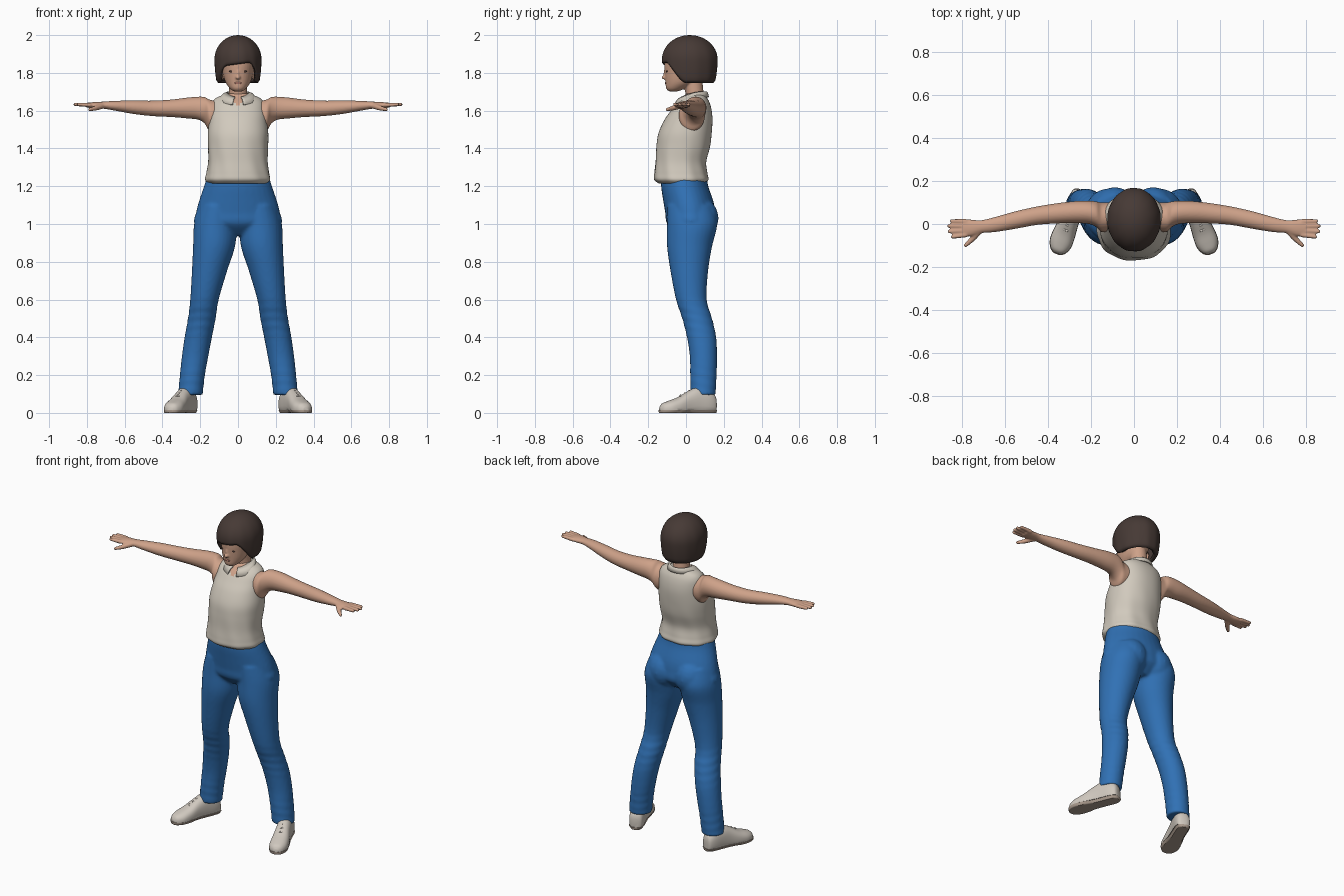
import bpy, bmesh
from math import sin, cos, pi, radians, sqrt
from mathutils import Matrix, Vector

cube = bpy.data.objects.get("Cube")
if cube:
    bpy.data.objects.remove(cube, do_unlink=True)


def material(name, r, g, b):
    m = bpy.data.materials.new(name)
    m.use_nodes = True
    m.diffuse_color = (r, g, b, 1)
    bsdf = m.node_tree.nodes["Principled BSDF"]
    bsdf.inputs["Base Color"].default_value = (r, g, b, 1)
    bsdf.inputs["Roughness"].default_value = 0.8
    return m


SKIN = material("skin", .62, .36, .25)
HAIR = material("dark brown hair", .062, .042, .036)
CLOTH = material("cream cloth", .64, .59, .51)
DENIM = material("blue denim", .03, .165, .46)
SHOE = material("off white canvas", .63, .58, .52)
SOLE = material("tan rubber", .42, .34, .28)
LIP = material("lip", .5, .22, .17)
EYE = material("eye", .1, .06, .05)


def spline(a, b, c, d, t):
    return .5 * (2*b + (c-a)*t + (2*a-5*b+4*c-d)*t*t + (3*b-a-3*c+d)*t**3)


def power(v, n):
    return (1 if v > 0 else -1) * abs(v) ** n


def loft(bm, axis, rings, segs=32, steps=4, square=2.0, ripple=None):
    """Skin smooth rings (position, u0, u1, v0, v1) along an axis."""
    last = len(rings) - 1
    dense = []
    for i in range(last):
        quad = [rings[max(0, min(last, i + k))] for k in (-1, 0, 1, 2)]
        dense += [[spline(*p, s / steps) for p in zip(*quad)] for s in range(steps)]
    dense.append(rings[-1])
    loops, new = [], []
    for p, u0, u1, v0, v1 in dense:
        loop = []
        for k in range(segs):
            a = 2 * pi * k / segs
            f = 1 + (ripple(a, p) if ripple else 0)
            u = (u0 + u1) / 2 + (u1 - u0) / 2 * power(cos(a), 2 / square) * f
            v = (v0 + v1) / 2 + (v1 - v0) / 2 * power(sin(a), 2 / square) * f
            co = {"x": (p, u, v), "y": (u, p, v), "z": (u, v, p)}[axis]
            loop.append(bm.verts.new(co))
        loops.append(loop)
        new += loop
    for lo, hi in zip(loops, loops[1:]):
        for k in range(segs):
            j = (k + 1) % segs
            bm.faces.new((lo[k], lo[j], hi[j], hi[k]))
    bm.faces.new(loops[0])
    bm.faces.new(loops[-1])
    return new


def blob(bm, centre, radii):
    m = Matrix.Translation(centre) @ Matrix.Diagonal((*radii, 1))
    return bmesh.ops.create_uvsphere(bm, u_segments=20, v_segments=12, radius=1, matrix=m)["verts"]


def limb(bm, start, end, r0, r1):
    """Rounded tapered rod between two points."""
    a, b = Vector(start), Vector(end)
    rot = (b - a).to_track_quat("Z", "Y").to_matrix().to_4x4()
    bmesh.ops.create_cone(bm, segments=14, radius1=r0, radius2=r1, depth=(b - a).length,
                          cap_ends=True, matrix=Matrix.Translation((a + b) / 2) @ rot)
    blob(bm, a, (r0,) * 3)
    blob(bm, b, (r1,) * 3)


def finish(name, bm, *mats, voxel=0, thick=0, mirror=False, sharp=180):
    bmesh.ops.recalc_face_normals(bm, faces=bm.faces)
    me = bpy.data.meshes.new(name)
    bm.to_mesh(me)
    bm.free()
    ob = bpy.data.objects.new(name, me)
    bpy.context.collection.objects.link(ob)
    for m in mats:
        me.materials.append(m)
    bpy.ops.object.select_all(action="DESELECT")
    ob.select_set(True)
    bpy.context.view_layer.objects.active = ob
    if sharp < 180:
        bpy.ops.object.shade_smooth_by_angle(angle=radians(sharp))
    else:
        me.shade_smooth()
    if voxel:
        mod = ob.modifiers.new("blend", "REMESH")
        mod.mode, mod.voxel_size, mod.use_smooth_shade = "VOXEL", voxel, True
        mod = ob.modifiers.new("relax", "SMOOTH")
        mod.factor, mod.iterations = .5, 4
    if thick:
        mod = ob.modifiers.new("thickness", "SOLIDIFY")
        mod.thickness, mod.offset = thick, -1
    if mirror:
        ob.modifiers.new("mirror", "MIRROR")
    return ob


# Jeans: hips and two legs blended into one skin
bm = bmesh.new()
loft(bm, "z", [(.94, -.1, .1, -.04, .1), (1, -.226, .226, -.1, .155), (1.06, -.222, .222, -.11, .155),
               (1.12, -.207, .207, -.12, .145), (1.2, -.18, .18, -.132, .118), (1.245, -.166, .166, -.13, .11)])
leg = [(.095, .187, .318, .025, .157), (.2, .175, .308, .022, .162), (.3, .157, .297, .02, .164),
       (.4, .138, .283, .005, .16), (.5, .118, .265, -.02, .138), (.6, .102, .253, -.053, .11),
       (.75, .058, .244, -.082, .117), (.88, .016, .238, -.1, .138), (1, .006, .232, -.1, .165),
       (1.1, .01, .2, -.1, .14)]


def creases(a, z):
    fade = max(0, 1 - abs(z - .5) / .14) + max(0, 1 - abs(z - .16) / .12)
    return .022 * fade * sin(z * 130 + 2 * sin(a))


for side in (1, -1):
    rings = [(z, *sorted((side * i, side * o)), f, b) for z, i, o, f, b in leg]
    loft(bm, "z", rings, steps=8, ripple=creases)
    blob(bm, (side * .09, .075, 1.03), (.1, .097, .11))
finish("jeans", bm, DENIM, voxel=.009)

# Sleeveless blouse with an open neck
bm = bmesh.new()
loft(bm, "z", [(1.215, -.155, .155, -.145, .1), (1.235, -.172, .172, -.168, .118), (1.27, -.166, .166, -.168, .112),
               (1.33, -.157, .157, -.162, .106), (1.41, -.159, .159, -.157, .127), (1.48, -.16, .16, -.146, .136),
               (1.55, -.152, .152, -.115, .14), (1.6, -.146, .146, -.08, .136), (1.64, -.138, .138, -.05, .126),
               (1.668, -.115, .115, -.02, .112), (1.69, -.06, .06, 0, .1)],
     segs=96, steps=6, square=2.2,
     ripple=lambda a, z: .012 * sin(9 * a + 14 * z) * max(0, min(1, (1.5 - z) * 5)))
for f in bm.faces:
    c = f.calc_center_median()
    if c.y < .03 and c.z > 1.622 + .9 * abs(c.x):
        f.material_index = 1
finish("blouse", bm, CLOTH, SKIN)

# Folded collar with front points
bm = bmesh.new()
count, rows = 48, []
for k in range(count + 1):
    a = radians(16 + 328 * k / count)
    w = ((1 + cos(a)) / 2) ** 3
    inner = Vector((.06 * sin(a), .05 - (.06 + .02 * w) * cos(a), 1.702 - .03 * w))
    outer = Vector(((.083 + .1 * w * abs(sin(a))) * sin(a), .048 - (.074 + .045 * w) * cos(a), 1.672 - .042 * w))
    mid = (inner + outer) / 2 + Vector((0, 0, .009))
    rows.append([bm.verts.new(p) for p in (inner, mid, outer)])
for p, q in zip(rows, rows[1:]):
    for i in (0, 1):
        bm.faces.new((p[i], q[i], q[i + 1], p[i + 1]))
finish("collar", bm, CLOTH, thick=.007, sharp=50)

# Arms with hands, fingers and thumbs
bm = bmesh.new()
loft(bm, "x", [(.1, -.03, .1, 1.5, 1.65), (.15, -.038, .1, 1.492, 1.658), (.175, -.015, .105, 1.53, 1.672),
               (.21, 0, .108, 1.552, 1.674), (.27, .004, .107, 1.559, 1.669), (.35, .003, .098, 1.566, 1.659),
               (.45, -.004, .082, 1.571, 1.653), (.55, -.022, .06, 1.582, 1.654), (.65, -.038, .032, 1.6, 1.652),
               (.71, -.042, .018, 1.61, 1.648), (.755, -.056, .02, 1.612, 1.646), (.8, -.06, .022, 1.616, 1.642)])
for root, tip, reach in ((.012, .014, .85), (-.01, -.009, .862), (-.031, -.035, .86), (-.051, -.06, .845)):
    limb(bm, (.785, root, 1.63), (reach, tip, 1.633), .012, .009)
limb(bm, (.72, -.032, 1.625), (.755, -.072, 1.613), .016, .013)
limb(bm, (.755, -.072, 1.613), (.785, -.1, 1.606), .013, .009)
finish("arms", bm, SKIN, voxel=.005, mirror=True)

# Neck, head, nose and ears blended together
bm = bmesh.new()
loft(bm, "z", [(1.62, -.06, .06, -.01, .105), (1.68, -.05, .05, -.002, .095), (1.78, -.048, .048, -.02, .085)])
loft(bm, "z", [(1.702, -.022, .022, -.09, -.045), (1.717, -.043, .043, -.105, -.005), (1.75, -.066, .066, -.109, .05),
               (1.8, -.08, .08, -.113, .09), (1.86, -.088, .088, -.114, .11), (1.92, -.08, .08, -.09, .11),
               (1.96, -.05, .05, -.04, .07)])
blob(bm, (0, -.114, 1.776), (.013, .016, .011))
blob(bm, (0, -.108, 1.795), (.008, .012, .026))
for side in (1, -1):
    blob(bm, (side * .085, .01, 1.79), (.01, .018, .03))
finish("head", bm, SKIN, voxel=.005)

# Eyes and mouth
bm = bmesh.new()
blob(bm, (.034, -.101, 1.808), (.014, .004, .005))
finish("eyes", bm, EYE, mirror=True)
bm = bmesh.new()
blob(bm, (0, -.108, 1.746), (.019, .004, .006))
finish("mouth", bm, LIP)

# Bobbed hair: a shell whose hem drops from the fringe to the nape
bm = bmesh.new()
cols, levels, hem = 72, 22, []
crown = bm.verts.new((0, .02, 2))
for k in range(cols):
    a = 2 * pi * k / cols
    t = max(0, min(1, (abs((a + pi) % (2 * pi) - pi) - radians(28)) / radians(52)))
    bottom = 1.846 - .1 * t * t * (3 - 2 * t) + .016 * sin(a) * (1 - t)
    col = []
    for i in range(1, levels + 1):
        z = 2 - (2 - bottom) * (i / levels) ** 1.5
        d = (z - 1.87) / .13
        r = sqrt(max(0, 1 - d * d)) if d > 0 else 1 - .11 * d * d
        if i == levels:
            r -= .05
        r *= 1 + .008 * sin(12 * a + 6 * z) * i / levels
        col.append(bm.verts.new((.125 * r * sin(a), .02 - .148 * r * cos(a), z)))
    hem.append(col)
for k in range(cols):
    p, q = hem[k], hem[(k + 1) % cols]
    bm.faces.new((crown, p[0], q[0]))
    for i in range(levels - 1):
        bm.faces.new((p[i], p[i + 1], q[i + 1], q[i]))
finish("hair", bm, HAIR, thick=.024)

# Shoes and soles, toes turned out
turn = Matrix.Translation((.302, .012, 0)) @ Matrix.Rotation(radians(22), 4, "Z")
last_shape = [(.155, -.018, .018, .005, .07), (.145, -.036, .036, -.01, .098), (.11, -.044, .044, -.02, .125),
              (.05, -.044, .044, -.02, .135), (0, -.045, .046, -.02, .115), (-.06, -.052, .053, -.02, .082),
              (-.11, -.053, .051, -.02, .064), (-.145, -.038, .034, -.015, .05), (-.16, -.016, .012, 0, .03)]
for name, mat, low, high, grow in (("shoe_uppers", SHOE, .014, 1, 1), ("shoe_soles", SOLE, 0, .016, 1.02)):
    bm = bmesh.new()
    for v in loft(bm, "y", last_shape, square=2.4):
        v.co.z = max(low, min(high, v.co.z))
        v.co.x *= grow
        v.co.y *= grow
    bm.transform(turn)
    finish(name, bm, mat, mirror=True, sharp=50)

# Laces across the instep
bm = bmesh.new()
for y, z in ((.005, .116), (-.02, .104), (-.045, .092)):
    for side in (1, -1):
        limb(bm, (0, y, z), (side * .026, y + .006, z - .014), .005, .005)
bm.transform(turn)
finish("laces", bm, SHOE, mirror=True)
